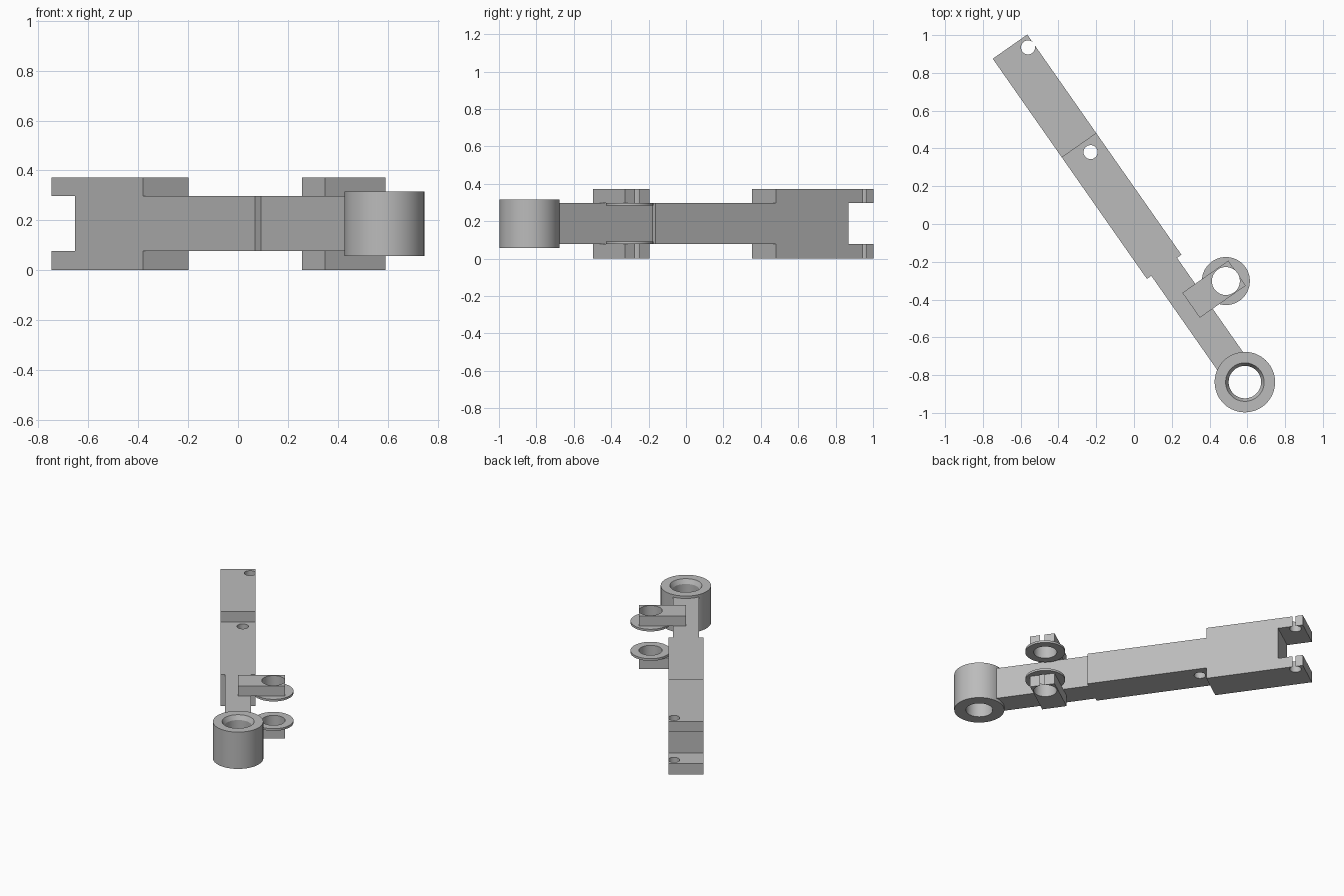
import bpy, bmesh, math
from mathutils import Matrix, Vector

cube = bpy.data.objects.get("Cube")
if cube:
    bpy.data.objects.remove(cube, do_unlink=True)

# Local frame: origin at the bushing, y along the arm, x across it
FRAME = Matrix.Translation((0.587, -0.837, 0)) @ Matrix.Rotation(math.radians(35), 4, 'Z')
LOW, HIGH, TOP = 0.077, 0.298, 0.371
SEGMENTS = 64

grey = bpy.data.materials.new("plain grey")
grey.use_nodes = True
colour = (0.5, 0.5, 0.5, 1)
grey.diffuse_color = colour
grey.node_tree.nodes["Principled BSDF"].inputs["Base Color"].default_value = colour


def finish(name, bm):
    bmesh.ops.recalc_face_normals(bm, faces=bm.faces)
    mesh = bpy.data.meshes.new(name)
    bm.to_mesh(mesh)
    bm.free()
    mesh.materials.append(grey)
    obj = bpy.data.objects.new(name, mesh)
    bpy.context.collection.objects.link(obj)
    obj.matrix_world = FRAME
    return obj


def extrude_side(name, profile, x0, x1):
    """Extrude a (y, z) outline across the arm."""
    bm = bmesh.new()
    face = bm.faces.new([bm.verts.new((x0, y, z)) for y, z in profile])
    out = bmesh.ops.extrude_face_region(bm, geom=[face])
    verts = [v for v in out["geom"] if isinstance(v, bmesh.types.BMVert)]
    bmesh.ops.translate(bm, verts=verts, vec=Vector((x1 - x0, 0, 0)))
    return finish(name, bm)


def block(name, x0, x1, y0, y1, z0, z1):
    return extrude_side(name, [(y0, z0), (y1, z0), (y1, z1), (y0, z1)], x0, x1)


def lathe(name, x, y, profile):
    """Revolve a closed (radius, z) outline about an upright axis."""
    bm = bmesh.new()
    rings = []
    for i in range(SEGMENTS):
        a = math.tau * i / SEGMENTS
        rings.append([bm.verts.new((x + r * math.cos(a), y + r * math.sin(a), z))
                      for r, z in profile])
    n = len(profile)
    for i in range(SEGMENTS):
        a, b = rings[i], rings[(i + 1) % SEGMENTS]
        for j in range(n):
            k = (j + 1) % n
            bm.faces.new((a[j], b[j], b[k], a[k]))
    return finish(name, bm)


def drill(obj, x, y, radius):
    """Cut an upright round hole right through a part."""
    bm = bmesh.new()
    bmesh.ops.create_cone(bm, cap_ends=True, segments=SEGMENTS, radius1=radius,
                          radius2=radius, depth=1,
                          matrix=Matrix.Translation((x, y, 0.2)))
    cutter = finish("hole_cutter", bm)
    cutter.hide_render = True
    mod = obj.modifiers.new("hole", 'BOOLEAN')
    mod.operation = 'DIFFERENCE'
    mod.solver = 'EXACT'
    mod.object = cutter
    bpy.context.view_layer.objects.active = obj
    bpy.ops.object.modifier_apply(modifier=mod.name)
    bpy.data.objects.remove(cutter, do_unlink=True)


# Main arm with its thick forked end
main_arm = extrude_side("main_arm", [
    (0.745, LOW), (1.53, LOW), (1.53, 0), (2.168, 0), (2.168, LOW), (2.005, LOW),
    (2.005, HIGH), (2.168, HIGH), (2.168, TOP), (1.53, TOP), (1.53, HIGH), (0.745, HIGH),
], -0.1115, 0.1115)
drill(main_arm, 0.076, 2.11, 0.037)
drill(main_arm, 0.029, 1.466, 0.037)

# Slimmer neck running to the bushing
neck = block("neck", -0.083, 0.083, 0.13, 0.747, LOW, HIGH)

# Bushing with a chamfered upper bore
bushing = lathe("bushing", 0, 0, [
    (0.16, 0.057), (0.16, 0.315), (0.102, 0.315), (0.086, 0.285), (0.086, 0.057)])

# Pair of side lugs, each with a washer on its inner face
parts = [main_arm, neck, bushing]
PIN_X, PIN_Y, PIN_R = 0.2245, 0.496, 0.074
for side, z0, z1, w0, w1 in (("lower", 0, LOW, LOW, LOW + 0.015),
                             ("upper", HIGH, TOP, HIGH - 0.015, HIGH)):
    lug = block(side + "_lug", 0, 0.297, 0.416, 0.577, z0, z1)
    drill(lug, PIN_X, PIN_Y, PIN_R)
    washer = lathe(side + "_washer", PIN_X, PIN_Y, [
        (0.127, w0), (0.127, w1), (PIN_R, w1), (PIN_R, w0)])
    parts += [lug, washer]

# Smooth round walls, crisp edges
bpy.ops.object.select_all(action='DESELECT')
for obj in parts:
    obj.select_set(True)
bpy.context.view_layer.objects.active = main_arm
bpy.ops.object.shade_smooth_by_angle(angle=math.radians(25))
